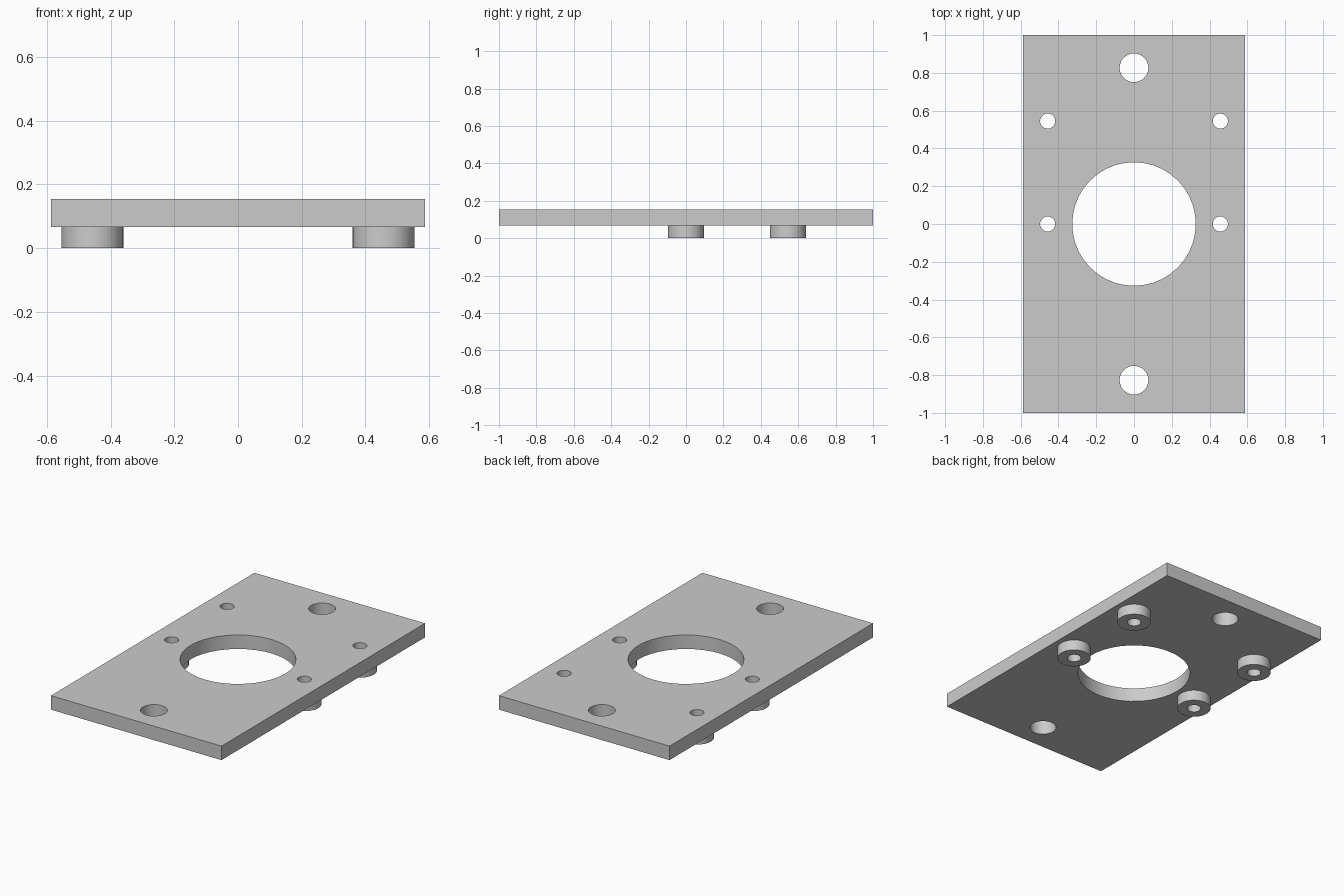
import bpy, bmesh
from math import cos, sin, tau, radians

if "Cube" in bpy.data.objects:
    bpy.data.objects.remove(bpy.data.objects["Cube"], do_unlink=True)

GREY = (0.6, 0.6, 0.6, 1)
metal = bpy.data.materials.new("plain grey")
metal.use_nodes = True
metal.diffuse_color = GREY
metal.node_tree.nodes["Principled BSDF"].inputs["Base Color"].default_value = GREY

HALF_X, HALF_Y = 0.587, 1.0
UNDERSIDE, TOP = 0.067, 0.154
BOSS_R, SCREW_R = 0.097, 0.04
BOSSES = {"front_left": (0.457, 0), "front_right": (-0.457, 0),
          "back_left": (0.457, 0.545), "back_right": (-0.457, 0.545)}


def circle(x, y, r, n=40):
    return [(x + r * cos(tau * i / n), y + r * sin(tau * i / n)) for i in range(n)]


def extruded(name, loops, z0, z1):
    """Extrude an outline with holes into a solid mesh between two heights."""
    curve = bpy.data.curves.new(name + "_profile", "CURVE")
    curve.dimensions = "2D"
    curve.fill_mode = "BOTH"
    curve.extrude = (z1 - z0) / 2
    for loop in loops:
        spline = curve.splines.new("POLY")
        spline.points.add(len(loop) - 1)
        for point, (x, y) in zip(spline.points, loop):
            point.co = (x, y, 0, 1)
        spline.use_cyclic_u = True
    helper = bpy.data.objects.new(name + "_profile", curve)
    bm = bmesh.new()
    temp = helper.to_mesh()
    bm.from_mesh(temp)
    helper.to_mesh_clear()
    bpy.data.objects.remove(helper)
    bpy.data.curves.remove(curve)

    bmesh.ops.remove_doubles(bm, verts=bm.verts, dist=0.0001)
    bmesh.ops.recalc_face_normals(bm, faces=bm.faces)
    bmesh.ops.translate(bm, verts=bm.verts, vec=(0, 0, (z0 + z1) / 2))
    mesh = bpy.data.meshes.new(name)
    bm.to_mesh(mesh)
    bm.free()
    mesh.materials.clear()
    mesh.materials.append(metal)
    obj = bpy.data.objects.new(name, mesh)
    bpy.context.collection.objects.link(obj)
    bpy.ops.object.select_all(action="DESELECT")
    obj.select_set(True)
    bpy.context.view_layer.objects.active = obj
    bpy.ops.object.shade_smooth_by_angle(angle=radians(30))
    return obj


# Flat plate with centre bore, end mounting holes and screw holes
outline = [(-HALF_X, -HALF_Y), (HALF_X, -HALF_Y), (HALF_X, HALF_Y), (-HALF_X, HALF_Y)]
holes = [circle(0, 0, 0.327)]
holes += [circle(0, y, 0.076) for y in (-0.827, 0.827)]
holes += [circle(x, y, SCREW_R) for x, y in BOSSES.values()]
extruded("mounting_plate", [outline] + holes, UNDERSIDE, TOP)

# Ring-shaped standoffs below the screw holes
for side, (x, y) in BOSSES.items():
    extruded(side + "_standoff", [circle(x, y, BOSS_R), circle(x, y, SCREW_R)], 0, UNDERSIDE)
